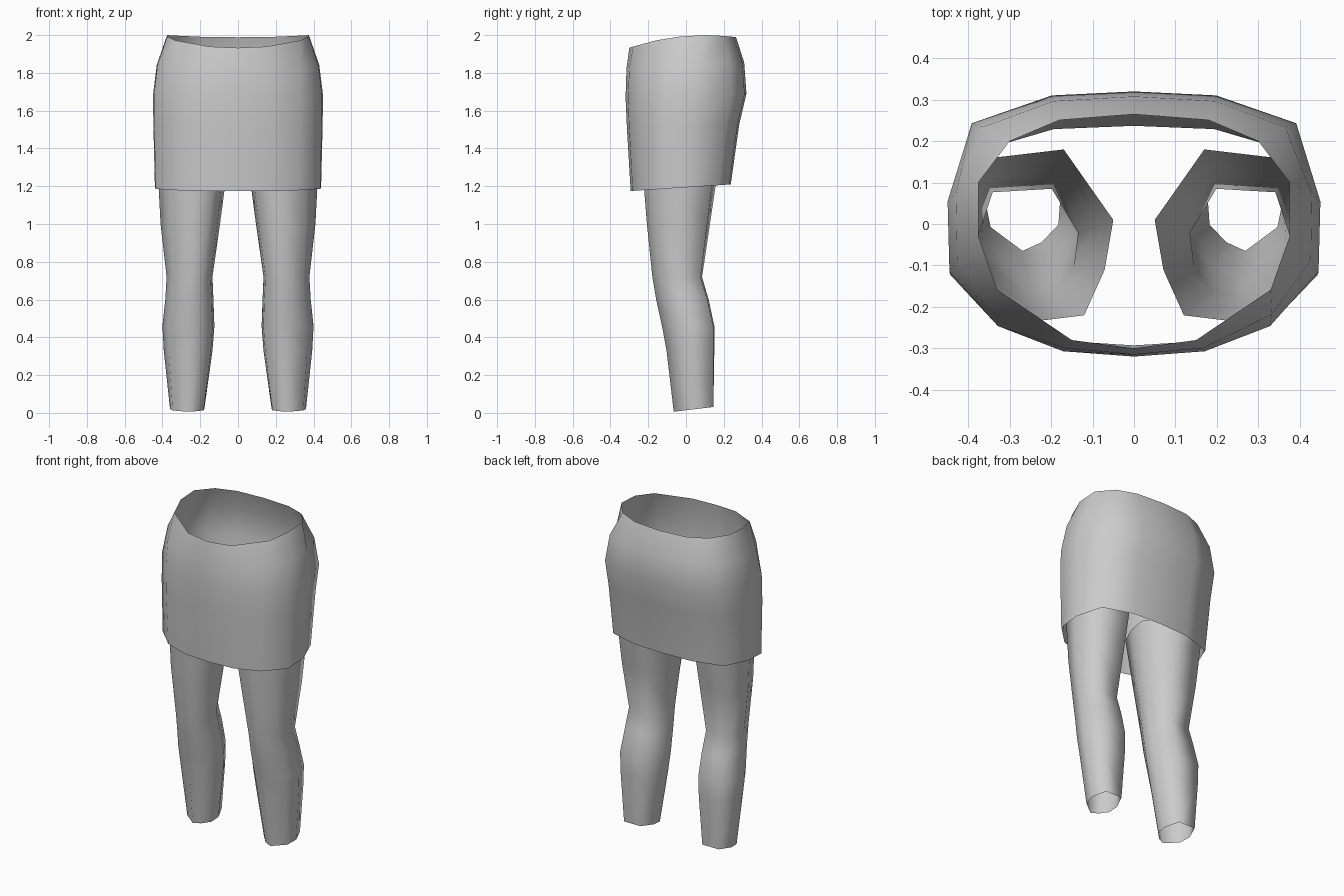
import bpy
import bmesh

old = bpy.data.objects.get("Cube")
if old:
    bpy.data.objects.remove(old, do_unlink=True)

grey = bpy.data.materials.new("plain_grey")
grey.use_nodes = True
grey.diffuse_color = (0.6, 0.6, 0.6, 1)
grey.node_tree.nodes["Principled BSDF"].inputs["Base Color"].default_value = (0.6, 0.6, 0.6, 1)


def fit(outline, x0, x1, y0, y1):
    """Scale an outline that spans -1..1 to the given bounds."""
    return [((x0 + x1) / 2 + u * (x1 - x0) / 2, (y0 + y1) / 2 + v * (y1 - y0) / 2)
            for u, v in outline]


def blend(a, b, t):
    return [(p[0] + (q[0] - p[0]) * t, p[1] + (q[1] - p[1]) * t) for p, q in zip(a, b)]


def tube(name, rings):
    """Open, smooth tube through rings of equal point count."""
    bm = bmesh.new()
    loops = [[bm.verts.new(p) for p in ring] for ring in rings]
    for a, b in zip(loops, loops[1:]):
        n = len(a)
        for i in range(n):
            j = (i + 1) % n
            bm.faces.new((a[i], a[j], b[j], b[i])).smooth = True
    # Open tubes: orient faces away from the central axis of the part
    centre = sum((v.co.x for v in bm.verts)) / len(bm.verts)
    bm.normal_update()
    total = 0
    for f in bm.faces:
        c = f.calc_center_median()
        total += f.normal.x * (c.x - centre) + f.normal.y * c.y
    if total < 0:
        bmesh.ops.reverse_faces(bm, faces=bm.faces[:])
    mesh = bpy.data.meshes.new(name)
    bm.to_mesh(mesh)
    bm.free()
    mesh.materials.append(grey)
    obj = bpy.data.objects.new(name, mesh)
    bpy.context.collection.objects.link(obj)
    return obj


def mirrored(half):
    return half + [(-x, y) for x, y in half[-2:0:-1]]


# Skirt: rounded waist opening blending into a wider hip outline
hip = mirrored([(0, 1), (.44, .97), (.87, .76), (1, .17), (.99, -.36), (.73, -.77), (.38, -.96), (0, -1)])
waist = mirrored([(0, 1), (.48, .95), (.8, .77), (1, .42), (1, -.05), (.88, -.5), (.4, -.93), (0, -1)])
skirt = []
# height, tilt, half width, front, back, share of hip outline
for z, tilt, w, front, back, t in [
        (2.0, None, .375, -.3, .265, 0),
        (1.84, .05, .43, -.315, .308, .7),
        (1.68, .03, .45, -.32, .32, 1),
        (1.52, .03, .448, -.313, .282, 1),
        (1.194, .066, .44, -.293, .237, 1)]:
    pts = fit(blend(waist, hip, t), -w, w, front, back)
    if tilt is None:
        skirt.append([(x, y, z - .42 * (y - .1) ** 2) for x, y in pts])
    else:
        skirt.append([(x, y, z + tilt * y) for x, y in pts])
tube("skirt", skirt)

# Legs: thigh outline blending into the ankle outline
thigh = [(-1, .18), (-.89, -.4), (-.63, -.93), (0, -1), (.63, -.73), (1, 0), (.74, .88), (-.37, 1)]
ankle = [(-1, .2), (-.95, -.4), (-.5, -.8), (0, -1), (.85, -.45), (1, .2), (.65, 1), (-.6, 1)]
stations = [  # height, inner, outer, front, back
    (1.35, .05, .43, -.235, .18),
    (1.19, .07, .42, -.222, .155),
    (1.0, .095, .41, -.207, .127),
    (.72, .135, .378, -.178, .085),
    (.6, .13, .385, -.158, .12),
    (.46, .125, .4, -.127, .15),
    (.33, .135, .393, -.103, .15),
    (.014, .178, .36, -.065, .145)]
for side, sign in (("left", 1), ("right", -1)):
    rings = []
    for z, inner, outer, front, back in stations:
        t = (1.35 - z) / 1.35
        rings.append([(sign * x, y, z + .12 * y * (t > .9))
                      for x, y in fit(blend(thigh, ankle, t), inner, outer, front, back)])
    tube(side + "_leg", rings)
